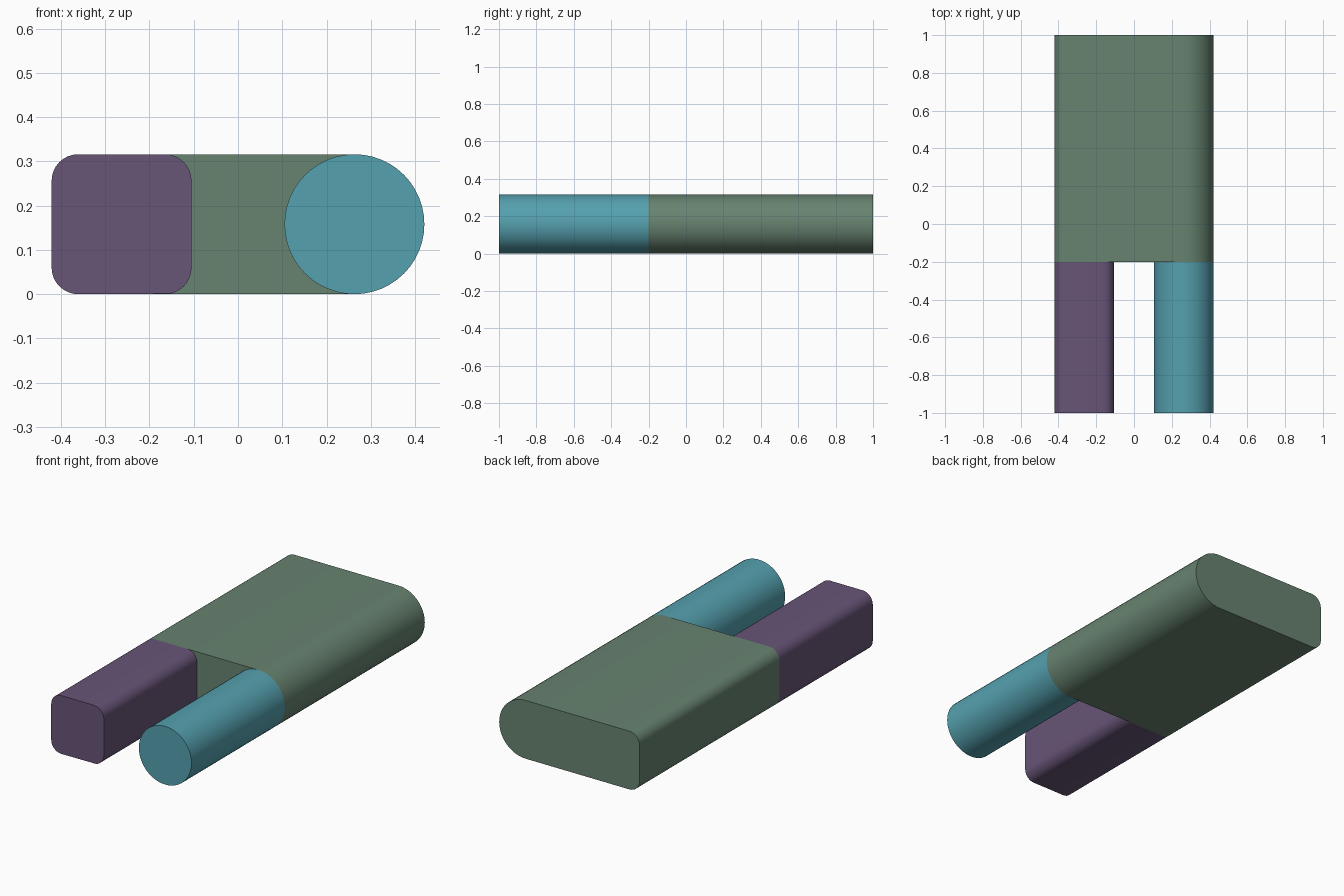
import bpy, bmesh
from math import cos, sin, pi

if "Cube" in bpy.data.objects:
    bpy.data.objects.remove(bpy.data.objects["Cube"])

H = 0.316            # overall height
R = H / 2            # round bar radius
X0, X1 = -0.421, 0.421
FILLET = 0.06


def arc(cx, cz, r, start, end, n):
    """Points on an arc in the x-z plane, angles in units of pi."""
    return [(cx + r * cos(pi * (start + (end - start) * i / n)),
             cz + r * sin(pi * (start + (end - start) * i / n))) for i in range(n + 1)]


def extrude(name, profile, y0, y1, color):
    """Solid bar: an x-z profile swept from y0 to y1."""
    bm = bmesh.new()
    face = bm.faces.new([bm.verts.new((x, y0, z)) for x, z in profile])
    res = bmesh.ops.extrude_face_region(bm, geom=[face], use_keep_orig=True)
    verts = [v for v in res["geom"] if isinstance(v, bmesh.types.BMVert)]
    bmesh.ops.translate(bm, verts=verts, vec=(0, y1 - y0, 0))
    bmesh.ops.recalc_face_normals(bm, faces=bm.faces)
    mesh = bpy.data.meshes.new(name)
    bm.to_mesh(mesh)
    bm.free()
    obj = bpy.data.objects.new(name, mesh)
    bpy.context.collection.objects.link(obj)
    mat = bpy.data.materials.new(name + "_color")
    mat.diffuse_color = (*color, 1)
    mat.use_nodes = True
    mat.node_tree.nodes["Principled BSDF"].inputs["Base Color"].default_value = mat.diffuse_color
    mesh.materials.append(mat)
    bpy.ops.object.select_all(action='DESELECT')
    obj.select_set(True)
    bpy.context.view_layer.objects.active = obj
    bpy.ops.object.shade_smooth_by_angle(angle=pi / 6)
    return obj


f, xr = FILLET, X0 + H
left_side = arc(X0 + f, H - f, f, 0.5, 1, 8) + arc(X0 + f, f, f, 1, 1.5, 8)
right_corners = arc(xr - f, f, f, 1.5, 2, 8) + arc(xr - f, H - f, f, 0, 0.5, 8)[:-1]
right_round = arc(X1 - R, R, R, -0.5, 0.5, 24)

# Rounded square prong
extrude("square_prong", left_side + right_corners[1:] + [(xr - f, H)], -1, -0.2, (0.136, 0.089, 0.184))

# Cylindrical prong
extrude("round_prong", arc(X1 - R, R, R, 0, 2, 48)[:-1], -1, -0.2, (0.091, 0.356, 0.429))

# Body blending both prong outlines
extrude("body", left_side + right_round, -0.2, 1, (0.136, 0.227, 0.162))
